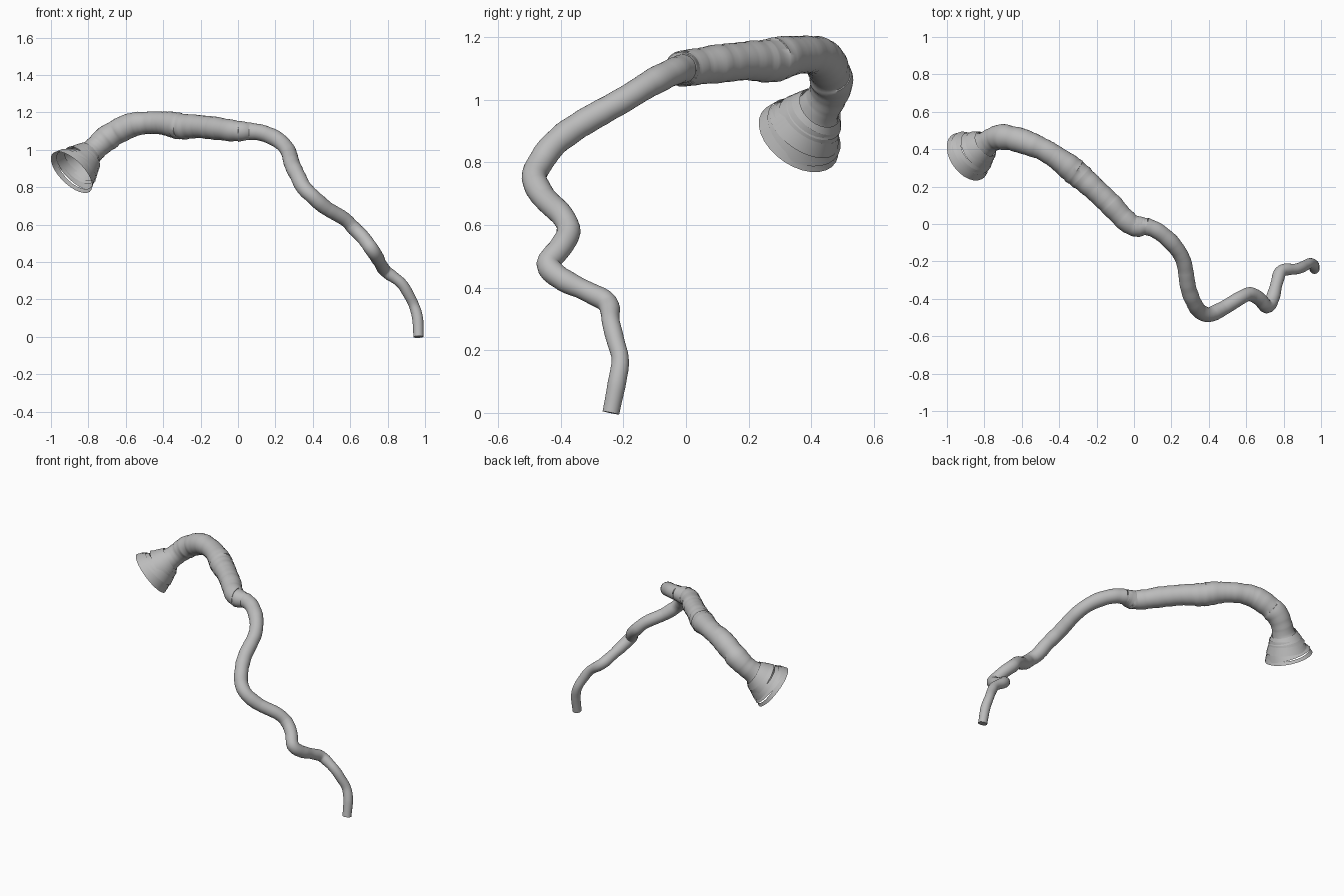
import bpy
import bmesh
import math
import random
from mathutils import Vector

random.seed(7)
SIDES = 28

cube = bpy.data.objects.get("Cube")
if cube:
    bpy.data.objects.remove(cube, do_unlink=True)

# Single plain grey
grey = bpy.data.materials.new("plain grey")
grey.use_nodes = True
color = (0.5, 0.5, 0.5, 1)
grey.diffuse_color = color
grey.node_tree.nodes["Principled BSDF"].inputs["Base Color"].default_value = color

# Centre line of the thin tail: x, y, z, radius
tail_path = [
    (.965, -.24, 0, .027), (.96, -.22, .1, .03), (.94, -.21, .17, .028),
    (.91, -.225, .23, .029), (.87, -.24, .29, .029), (.79, -.25, .35, .033),
    (.765, -.31, .385, .033), (.74, -.4, .43, .036), (.71, -.44, .475, .037),
    (.67, -.4, .53, .036), (.62, -.375, .58, .037), (.57, -.395, .63, .036),
    (.47, -.455, .69, .039), (.4, -.485, .75, .04), (.35, -.465, .8, .041),
    (.32, -.42, .86, .042), (.29, -.34, .92, .042), (.265, -.2, 1, .042),
    (.21, -.11, 1.055, .043), (.13, -.04, 1.09, .042), (.06, -.01, 1.1, .046),
]
# Centre line of the thick trunk, from the joint to the neck of the bell
trunk_path = [
    (.06, -.01, 1.1, .046), (.01, -.015, 1.1, .055), (-.05, .025, 1.105, .06),
    (-.12, .1, 1.115, .06), (-.22, .195, 1.125, .064), (-.3, .265, 1.125, .07),
    (-.38, .33, 1.14, .065), (-.47, .39, 1.145, .06), (-.56, .43, 1.135, .063),
    (-.64, .455, 1.1, .065), (-.71, .465, 1.055, .066), (-.76, .45, 1.01, .062),
    (-.795, .425, .975, .07), (-.82, .41, .95, .088),
]


def finish(name, bm):
    """Turn a bmesh into a smooth shaded object."""
    bmesh.ops.recalc_face_normals(bm, faces=bm.faces)
    mesh = bpy.data.meshes.new(name)
    bm.to_mesh(mesh)
    bm.free()
    mesh.materials.append(grey)
    obj = bpy.data.objects.new(name, mesh)
    bpy.context.collection.objects.link(obj)
    bpy.ops.object.select_all(action='DESELECT')
    obj.select_set(True)
    bpy.context.view_layer.objects.active = obj
    bpy.ops.object.shade_smooth_by_angle(angle=math.radians(40))
    return obj


def spline(points, spacing):
    """Catmull-Rom samples of position and radius at an even spacing."""
    pts = [Vector(p) for p in points]
    pts = [2 * pts[0] - pts[1]] + pts + [2 * pts[-1] - pts[-2]]
    out = []
    for a, b, c, d in zip(pts, pts[1:], pts[2:], pts[3:]):
        steps = max(2, round((c - b).length / spacing))
        for i in range(steps):
            t = i / steps
            out.append(b + (c - a) * (t / 2) + (2 * a - 5 * b + 4 * c - d) * (t * t / 2)
                       + (3 * b - a - 3 * c + d) * (t ** 3 / 2))
    return out + [pts[-2]]


def add_ring(bm, centre, normal, side, radius):
    up = normal.cross(side)
    ring = []
    for i in range(SIDES):
        a = math.tau * i / SIDES
        ring.append(bm.verts.new(centre + radius * (side * math.cos(a) + up * math.sin(a))))
    return ring


def bridge(bm, a, b):
    for i in range(SIDES):
        j = (i + 1) % SIDES
        bm.faces.new((a[i], a[j], b[j], b[i]))


def sweep(name, points, spacing, wrinkle, cap_start=False):
    """Tube along a path, with lumps and slightly tilted, creased rings."""
    samples = spline(points, spacing)
    bm = bmesh.new()
    side = Vector((0, 1, 0))
    rings = []
    last = len(samples) - 1
    lump = 0
    for k, s in enumerate(samples):
        tangent = (samples[min(k + 1, last)] - samples[max(k - 1, 0)]).to_3d().normalized()
        side = (side - tangent * side.dot(tangent)).normalized()
        normal, radius = tangent, s.w
        if 0 < k < last:
            lump = lump * .7 + random.uniform(-wrinkle, wrinkle) * .5
            radius *= 1 + lump
            tilt = Vector(random.uniform(-1, 1) for _ in range(3))
            normal = (tangent + tilt * wrinkle * random.choice((.5, 1, 2))).normalized()
        tilted = (side - normal * side.dot(normal)).normalized()
        rings.append(add_ring(bm, s.to_3d(), normal, tilted, radius))
    for a, b in zip(rings, rings[1:]):
        bridge(bm, a, b)
    if cap_start:
        bm.faces.new(rings[0])
    return finish(name, bm)


sweep("tail", tail_path, .017, .055, cap_start=True)
sweep("trunk", trunk_path, .015, .07)

# Creased collar where the tail meets the trunk
collar_path = [(.07, -.012, 1.1, .044), (.04, -.01, 1.1, .05), (0, -.01, 1.1, .058)]
sweep("joint_collar", collar_path, .008, .09)

# Open bell made of overlapping, slightly tilted conical bands
neck = Vector((-.75, .46, 1.02))
mouth = Vector((-.89, .36, .88))
axis = (mouth - neck).normalized()
side = axis.orthogonal().normalized()
# start and end distance along the axis, start and end radius
bands = [
    (.07, .115, .075, .099), (.1, .15, .091, .111),
    (.137, .183, .104, .126), (.168, .205, .118, .136), (.193, .222, .13, .143),
]
for n, (start, end, r0, r1) in enumerate(bands):
    bm = bmesh.new()
    rings = []
    rim = n == len(bands) - 1
    tilts = [Vector(random.uniform(-.12, .12) for _ in range(3)) for _ in range(2)]
    if rim:
        tilts[1] = Vector()
    for k in range(4):
        t = k / 3
        normal = (axis + tilts[0].lerp(tilts[1], t)).normalized()
        across = (side - normal * side.dot(normal)).normalized()
        centre = neck + axis * (start + (end - start) * t)
        rings.append(add_ring(bm, centre, normal, across, r0 + (r1 - r0) * t))
    for a, b in zip(rings, rings[1:]):
        bridge(bm, a, b)
    finish("bell_rim" if rim else f"bell_band_{n + 1}", bm)
